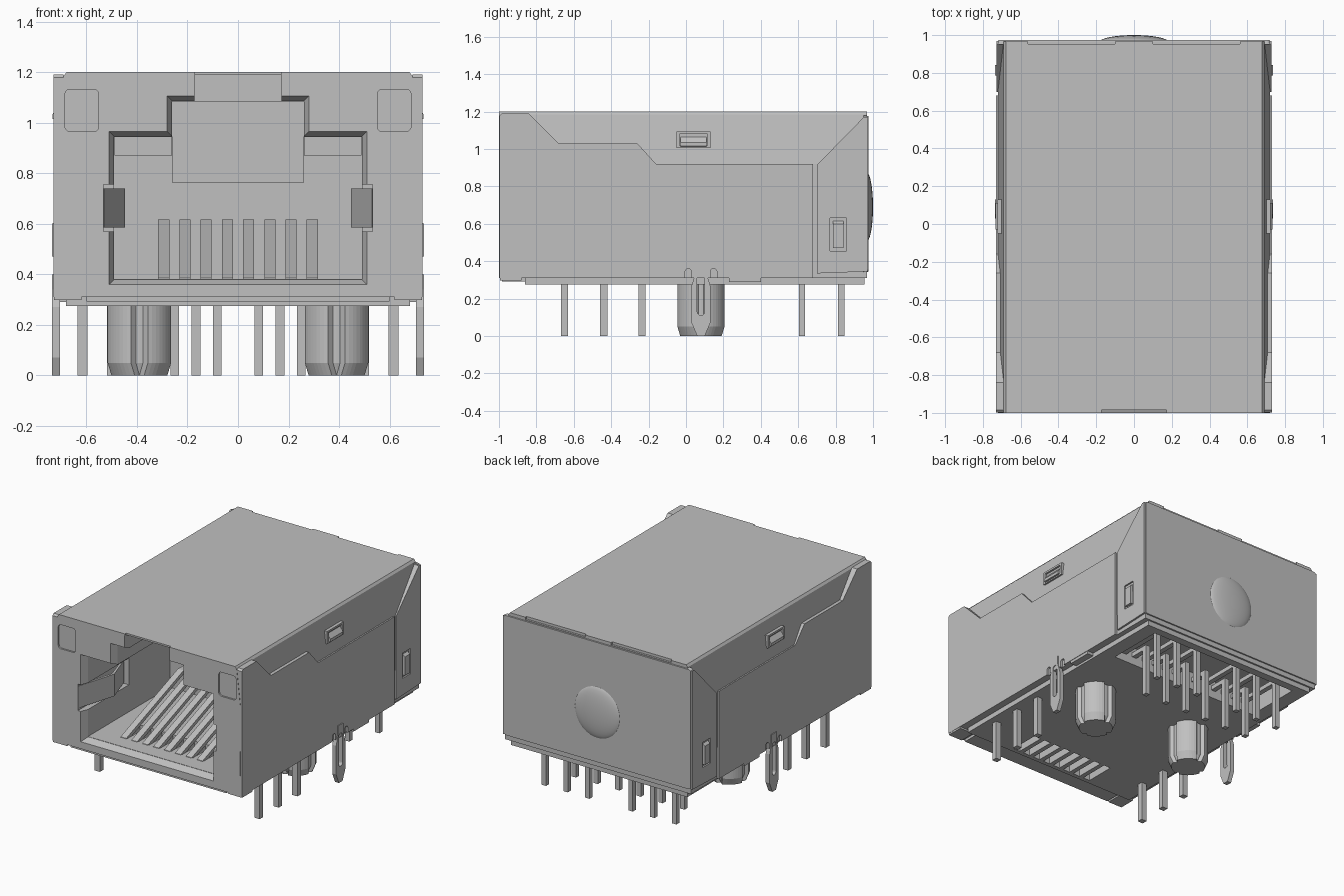
import bpy, bmesh, math

if "Cube" in bpy.data.objects:
    bpy.data.objects.remove(bpy.data.objects["Cube"])

metal = bpy.data.materials.new("plain_grey")
metal.use_nodes = True
GREY = (0.53, 0.53, 0.53, 1)
metal.diffuse_color = GREY
metal.node_tree.nodes["Principled BSDF"].inputs["Base Color"].default_value = GREY


def finish(name, bm):
    bmesh.ops.recalc_face_normals(bm, faces=bm.faces)
    me = bpy.data.meshes.new(name)
    bm.to_mesh(me)
    bm.free()
    ob = bpy.data.objects.new(name, me)
    bpy.context.collection.objects.link(ob)
    me.materials.append(metal)
    return ob


def add_prism(bm, pts, axis, lo, hi, inset=0):
    """Extrude a 2D outline along an axis, drawing the far end in by inset."""
    place = {"x": lambda p, t: (t, p[0], p[1]),
             "y": lambda p, t: (p[0], t, p[1]),
             "z": lambda p, t: (p[0], p[1], t)}[axis]
    mid = [(min(p[k] for p in pts) + max(p[k] for p in pts)) / 2 for k in (0, 1)]
    far = []
    for p in pts:
        d = (p[0] - mid[0], p[1] - mid[1])
        far.append([p[k] - (math.copysign(min(inset, abs(d[k])), d[k])) for k in (0, 1)])
    a = [bm.verts.new(place(p, lo)) for p in pts]
    b = [bm.verts.new(place(p, hi)) for p in far]
    bm.faces.new(a)
    bm.faces.new(b[::-1])
    for i in range(len(a)):
        j = (i + 1) % len(a)
        bm.faces.new((a[i], b[i], b[j], a[j]))


def prism(name, pts, axis, lo, hi, inset=0):
    bm = bmesh.new()
    add_prism(bm, pts, axis, lo, hi, inset)
    return finish(name, bm)


def rect(u0, u1, v0, v1):
    return [(u0, v0), (u1, v0), (u1, v1), (u0, v1)]


def boxes(name, items):
    bm = bmesh.new()
    for x0, x1, y0, y1, z0, z1 in items:
        add_prism(bm, rect(x0, x1, y0, y1), "z", z0, z1)
    return finish(name, bm)


def box(name, *b):
    return boxes(name, [b])


def round_rect(u0, u1, v0, v1, r):
    pts = []
    for k, (u, v) in enumerate([(u1 - r, v1 - r), (u0 + r, v1 - r), (u0 + r, v0 + r), (u1 - r, v0 + r)]):
        for s in range(4):
            a = math.pi / 2 * (k + s / 3)
            pts.append((u + r * math.cos(a), v + r * math.sin(a)))
    return pts


def apply(ob, mod):
    with bpy.context.temp_override(object=ob, active_object=ob, selected_objects=[ob]):
        bpy.ops.object.modifier_apply(modifier=mod.name)


def cut(ob, cutter, keep=False):
    mod = ob.modifiers.new("cut", "BOOLEAN")
    mod.operation = "DIFFERENCE"
    mod.solver = "EXACT"
    mod.object = cutter
    cutter.hide_render = True
    apply(ob, mod)
    if not keep:
        bpy.data.objects.remove(cutter)


def mirror_x(pts):
    return pts + [(-x, z) for x, z in reversed(pts)]


# Housing: sides lean in towards the flat top
housing = prism("housing", mirror_x([(0.715, 0.31), (0.72, 0.92), (0.69, 1.185), (0.678, 1.2)]),
                "y", -1, 0.967)

# Plug opening: chamfered mouth, deep cavity, stepped latch channel
cut(housing, prism("mouth", rect(-0.515, 0.515, 0.355, 0.97), "y", -1.01, -0.95, 0.025))
cut(housing, box("cavity", -0.49, 0.49, -0.97, -0.05, 0.382, 0.944))
cut(housing, prism("latch_mouth", rect(-0.285, 0.285, 0.7, 1.11), "y", -1.012, -0.95, 0.025))
cut(housing, box("latch_cavity", -0.261, 0.261, -0.98, -0.35, 0.75, 1.084))
cut(housing, box("latch_slot", -0.172, 0.172, -1.02, -0.6, 1.0, 1.188))
cut(housing, box("top_notch", -0.171, 0.171, -1.03, -0.985, 1.1, 1.25))
for s in (-1, 1):
    cut(housing, prism("lamp_window", round_rect(s * 0.618 - 0.067, s * 0.618 + 0.067, 0.965, 1.132, 0.02),
                       "y", -1.02, -0.988))
    cut(housing, box("spring_notch", s * 0.51 - 0.022, s * 0.51 + 0.022, -1.05, -0.5, 0.57, 0.755))
    cut(housing, box("rear_slot", s * 0.33 - 0.23, s * 0.33 + 0.23, 0.953, 1.0, 1.182, 1.25))

# Insulating base with contact slots and a lead recess
base = box("base", -0.68, 0.68, -0.86, 0.955, 0.275, 0.345)
contact_x = [(i - 3.5) * 0.084 for i in range(8)]
slots = boxes("contact_slots", [(x - 0.026, x + 0.026, -0.86 + 0.03, -0.62, 0.2, 0.42) for x in contact_x])
cut(housing, slots, keep=True)
cut(base, slots)
recess = box("lead_recess", -0.58, 0.58, 0.5, 0.9, 0.2, 0.4)
cut(housing, recess, keep=True)
cut(base, recess)

# Block hanging from the roof of the cavity
box("cavity_block", -0.26, 0.26, -0.349, -0.04, 0.762, 0.96)
for s in (-1, 1):
    box("cavity_ledge", *sorted((s * 0.262, s * 0.489)), -0.25, -0.04, 0.87, 0.96)

# Sloping spring contacts
for x in contact_x:
    prism("contact", [(-0.85, 0.36), (-0.83, 0.36), (-0.2, 0.595), (-0.04, 0.595),
                      (-0.04, 0.617), (-0.21, 0.617), (-0.84, 0.385)], "x", x - 0.022, x + 0.022)

# Side shield, rear flap, latches and grounding parts on both sides
panel = [(-0.998, 0.31), (-0.998, 1.178), (-0.985, 1.19), (-0.84, 1.19), (-0.68, 1.03), (-0.26, 1.03),
         (-0.16, 0.92), (0.68, 0.92), (0.68, 0.31)]
flap = [(0.7, 0.335), (0.7, 0.915), (0.95, 1.17), (0.97, 1.17), (0.97, 0.345)]
lug = [(0.06, 0), (0.03, 0.07), (0.03, 0.27), (0.052, 0.34), (0.052, 0.4),
       (0.108, 0.4), (0.108, 0.34), (0.13, 0.27), (0.13, 0.07), (0.1, 0)]
for s in (-1, 1):
    side = prism("side_shield", panel, "x", s * 0.69, s * 0.73)
    for y in (0.012, 0.148):
        cut(side, prism("relief", round_rect(y - 0.017, y + 0.017, 0.25, 0.36, 0.015), "x", s * 0.6, s * 0.8))
    rear = prism("rear_flap", flap, "x", s * 0.69, s * 0.728)
    cut(rear, box("flap_window", *sorted((s * 0.717, s * 0.8)), 0.77, 0.857, 0.455, 0.63))
    prism("flap_catch", [(0.705, 0.47), (0.735, 0.47), (0.735, 0.6), (0.705, 0.625)] if s > 0 else
          [(-0.705, 0.47), (-0.735, 0.47), (-0.735, 0.6), (-0.705, 0.625)], "y", 0.785, 0.842)
    frame = box("upper_catch_frame", *sorted((s * 0.69, s * 0.722)), -0.05, 0.13, 1.005, 1.093)
    cut(frame, box("upper_catch_hole", *sorted((s * 0.708, s * 0.8)), -0.035, 0.115, 1.02, 1.08))
    prism("upper_catch", [(s * 0.7, 1.01), (s * 0.733, 1.015), (s * 0.733, 1.035), (s * 0.7, 1.075)],
          "y", -0.03, 0.11)
    pin = prism("ground_lug", lug, "x", s * 0.705, s * 0.735)
    cut(pin, prism("lug_eye", round_rect(0.06, 0.1, 0.11, 0.34, 0.019), "x", s * 0.6, s * 0.8))
    box("bottom_clip", *sorted((s * 0.66, s * 0.727)), 0.23, 0.4, 0.29, 0.32)
    box("front_foot", *sorted((s * 0.62, s * 0.728)), -0.995, -0.88, 0.298, 0.32)

    # Bent grounding spring inside the opening
    bend = [(0.53, -0.995), (0.448, -0.72), (0.515, -0.52), (0.53, -0.52), (0.465, -0.72), (0.54, -0.98)]
    prism("side_spring", [(s * x, y) for x, y in bend], "z", 0.586, 0.74)

    # Fluted locating post with a tapered tip
    post = []
    for i in range(48):
        a = math.tau * i / 48
        r = 0.13 if abs(math.sin(2 * a)) > 0.36 else 0.108
        post.append((s * 0.39 + r * math.cos(a), 0.08 + r * math.sin(a)))
    prism("locating_post", post, "z", 0.3, 0.05)
    prism("post_tip", post, "z", 0.05, 0, 0.015)

    # Lamp pins
    for y in (-0.65, -0.44, -0.235):
        box("lamp_pin", s * 0.615 - 0.02, s * 0.615 + 0.02, y - 0.019, y + 0.019, 0, 0.3)

    # Two staggered rows of signal pins with their leads
    for row, y in enumerate((0.62, 0.83)):
        for k in range(3):
            x = s * (0.082 + 0.084 * (2 * k + row))
            box("signal_pin", x - 0.017, x + 0.017, y - 0.017, y + 0.017, 0, 0.36)
            box("signal_lead", x - 0.017, x + 0.017, 0.49, y + 0.017, 0.33, 0.36)

# Front lower lip and the rear cover with its pressed dome
box("front_lip", -0.6, 0.6, -0.985, -0.85, 0.292, 0.32)
prism("rear_cover", round_rect(-0.722, 0.722, 0.34, 1.18, 0.015), "y", 0.95, 0.975, 0.004)
bm = bmesh.new()
bmesh.ops.create_uvsphere(bm, u_segments=32, v_segments=16, radius=1)
for v in bm.verts:
    v.co = (v.co.x * 0.18, 0.965 + v.co.y * 0.035, 0.69 + v.co.z * 0.185)
dome = finish("rear_dome", bm)
for poly in dome.data.polygons:
    poly.use_smooth = True
